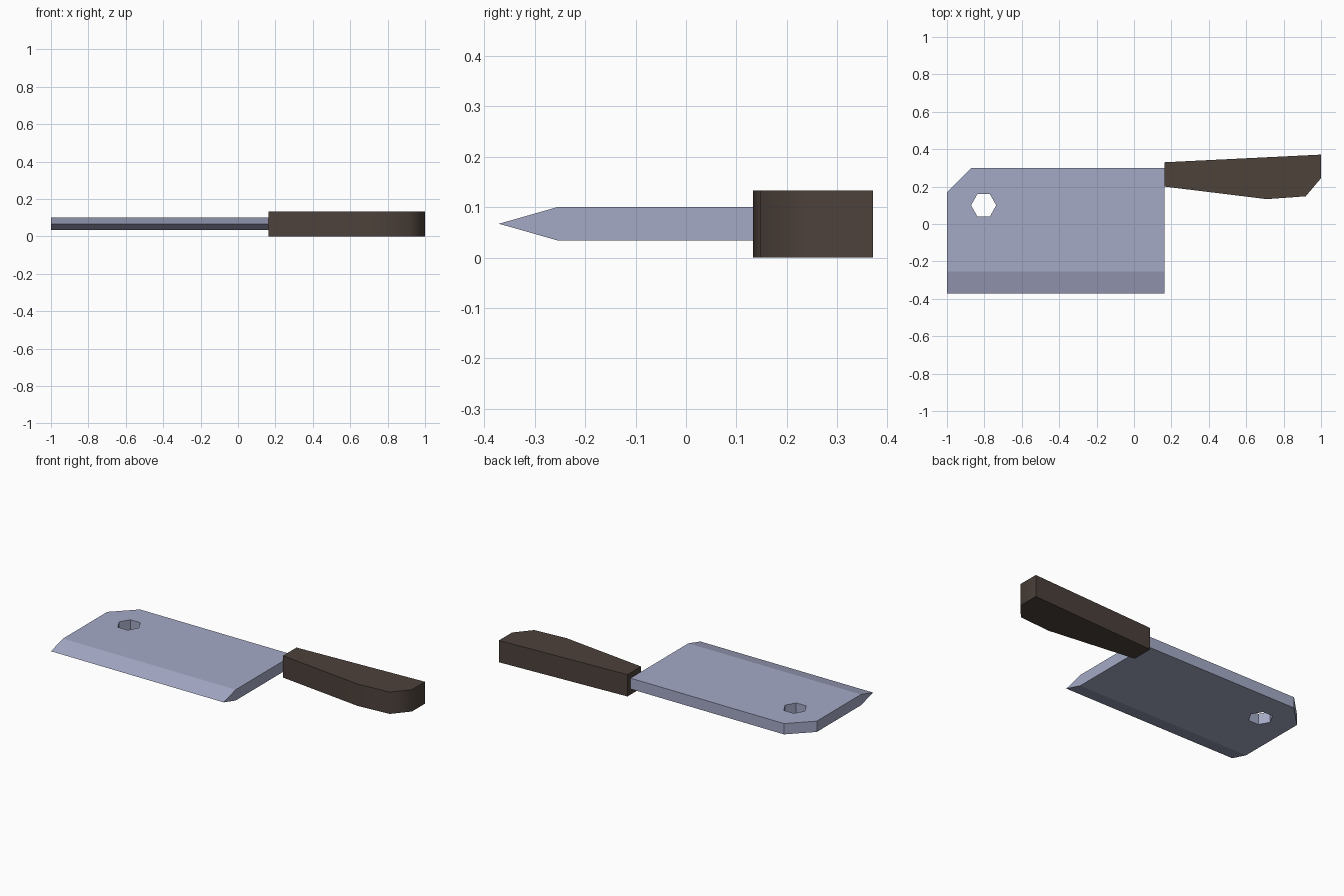
import bpy, bmesh, math
from mathutils import Vector

if "Cube" in bpy.data.objects:
    bpy.data.objects.remove(bpy.data.objects["Cube"])


def material(name, rgb):
    m = bpy.data.materials.new(name)
    m.diffuse_color = (*rgb, 1)
    m.use_nodes = True
    m.node_tree.nodes["Principled BSDF"].inputs["Base Color"].default_value = m.diffuse_color
    return m


def prism(name, points, direction, mat):
    """Extrude a closed outline along a direction into a solid object."""
    bm = bmesh.new()
    face = bm.faces.new([bm.verts.new(p) for p in points])
    ext = bmesh.ops.extrude_face_region(bm, geom=[face])
    moved = [v for v in ext["geom"] if isinstance(v, bmesh.types.BMVert)]
    bmesh.ops.translate(bm, verts=moved, vec=Vector(direction))
    bmesh.ops.recalc_face_normals(bm, faces=bm.faces)
    mesh = bpy.data.meshes.new(name)
    bm.to_mesh(mesh)
    bm.free()
    mesh.materials.append(mat)
    ob = bpy.data.objects.new(name, mesh)
    bpy.context.collection.objects.link(ob)
    return ob


steel = material("blue grey steel", (0.376, 0.402, 0.565))
wood = material("dark brown wood", (0.074, 0.054, 0.044))

# Blade: side profile with a sharp edge, swept along its length
profile = [(-0.371, 0.067), (-0.255, 0.034), (0.30, 0.034),
           (0.30, 0.10), (-0.255, 0.10)]
blade = prism("blade", [(-1, y, z) for y, z in profile], (1.163, 0, 0), steel)

# Clipped back corner
bm = bmesh.new()
bm.from_mesh(blade.data)
cut = bmesh.ops.bisect_plane(bm, geom=bm.verts[:] + bm.edges[:] + bm.faces[:],
                             plane_co=(-0.87, 0.30, 0), plane_no=(-1, 1, 0),
                             clear_outer=True)
bmesh.ops.holes_fill(bm, edges=[e for e in bm.edges if e.is_boundary])
bmesh.ops.recalc_face_normals(bm, faces=bm.faces)
bm.to_mesh(blade.data)
bm.free()

# Six-sided hanging hole
ring = [(-0.804 + 0.067 * math.cos(i * math.pi / 3),
         0.10 + 0.069 * math.sin(i * math.pi / 3), -0.1) for i in range(6)]
cutter = prism("hole_cutter", ring, (0, 0, 0.4), steel)
cutter.hide_render = True
cutter.hide_viewport = True
cutter.display_type = 'WIRE'
hole = blade.modifiers.new("hanging hole", 'BOOLEAN')
hole.operation = 'DIFFERENCE'
hole.solver = 'EXACT'
hole.object = cutter

# Handle: outline seen from above, softly shaded around the grip
outline = [(0.163, 0.20), (0.71, 0.133), (0.918, 0.148),
           (1.0, 0.245), (1.0, 0.371), (0.163, 0.33)]
handle = prism("handle", [(x, y, 0) for x, y in outline], (0, 0, 0.133), wood)
bpy.context.view_layer.objects.active = handle
handle.select_set(True)
bpy.ops.object.shade_smooth_by_angle(angle=math.radians(60))
